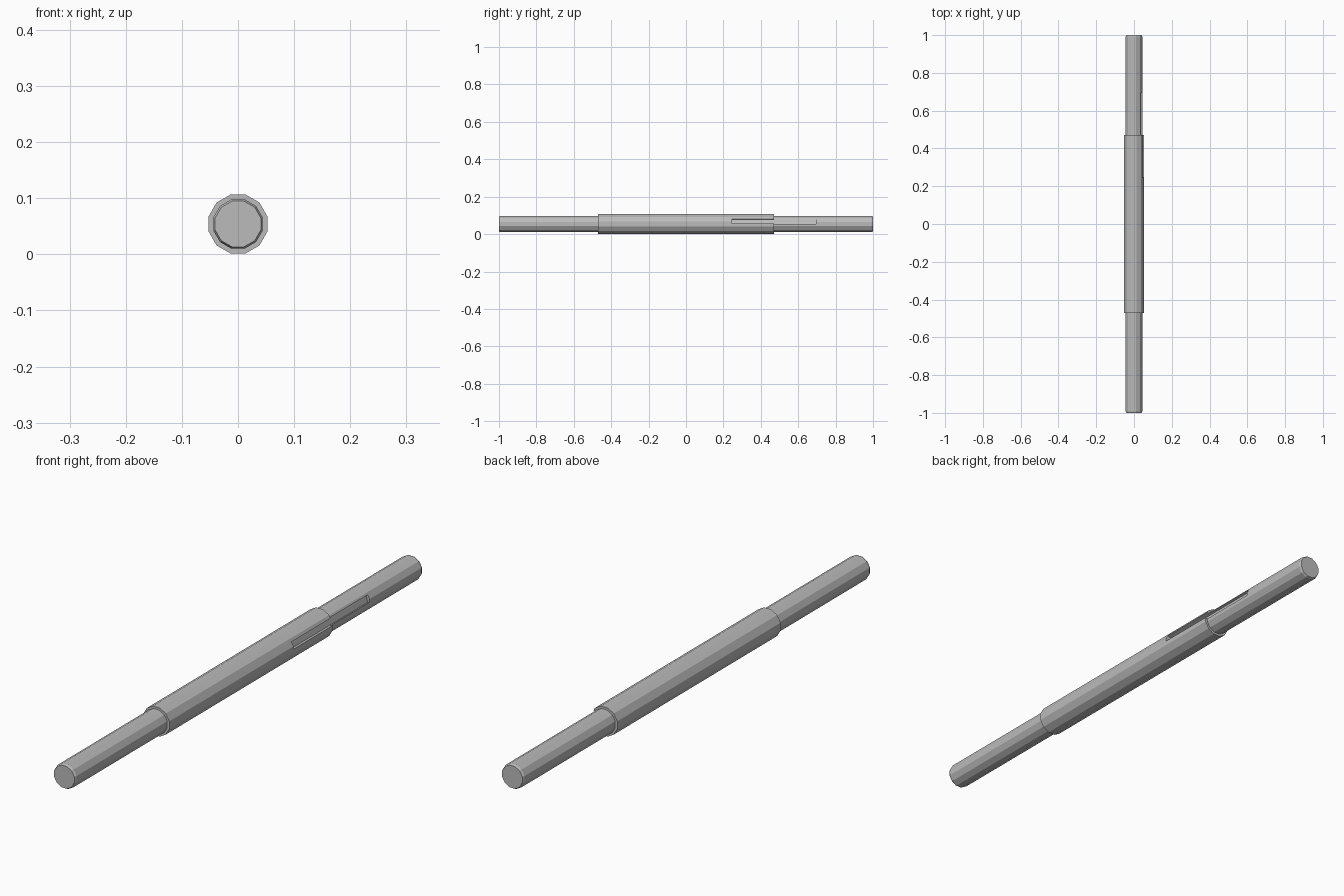
import bpy, bmesh, math
from mathutils import Matrix, Vector

cube = bpy.data.objects.get("Cube")
if cube:
    bpy.data.objects.remove(cube, do_unlink=True)

CENTRE_Z = 0.054
SIDES = 12

steel = bpy.data.materials.new("grey steel")
steel.use_nodes = True
steel.diffuse_color = (0.5, 0.5, 0.5, 1)
steel.node_tree.nodes["Principled BSDF"].inputs["Base Color"].default_value = (0.5, 0.5, 0.5, 1)


def finish(name, bm):
    bmesh.ops.recalc_face_normals(bm, faces=bm.faces)
    mesh = bpy.data.meshes.new(name)
    bm.to_mesh(mesh)
    bm.free()
    obj = bpy.data.objects.new(name, mesh)
    bpy.context.collection.objects.link(obj)
    mesh.materials.append(steel)
    return obj


# Stepped shaft: (y, radius) profile swept around the y axis, ends bevelled
half = [(0.47, 0.054), (0.47, 0.0455), (0.992, 0.0455), (1.0, 0.042)]
profile = [(-y, r) for y, r in reversed(half)] + half
bm = bmesh.new()
rings = []
for y, r in profile:
    angles = [2 * math.pi * (i + 0.5) / SIDES for i in range(SIDES)]
    rings.append([bm.verts.new((r * math.cos(a), y, CENTRE_Z + r * math.sin(a))) for a in angles])
for a, b in zip(rings, rings[1:]):
    for i in range(SIDES):
        j = (i + 1) % SIDES
        bm.faces.new((a[i], a[j], b[j], b[i]))
bm.faces.new(rings[0])
bm.faces.new(rings[-1])
shaft = finish("shaft", bm)

# Keyway cutter: a long box sunk into the left side, tilted slightly upwards
bm = bmesh.new()
bmesh.ops.create_cube(bm, size=1)
tilt = Matrix.Rotation(math.radians(-18), 4, 'Y')
place = Matrix.Translation((0, 0, CENTRE_Z)) @ tilt @ Matrix.Translation((0.064, 0.47, 0))
bm.transform(place @ Matrix.Diagonal((0.06, 0.45, 0.026, 1)))
cutter = finish("keyway_cutter", bm)
cutter.hide_render = True
cutter.hide_viewport = True

cut = shaft.modifiers.new("keyway", 'BOOLEAN')
cut.operation = 'DIFFERENCE'
cut.solver = 'EXACT'
cut.object = cutter

# Soft facets with crisp steps
bpy.context.view_layer.objects.active = shaft
shaft.select_set(True)
bpy.ops.object.modifier_apply(modifier="keyway")
bpy.data.objects.remove(cutter, do_unlink=True)
